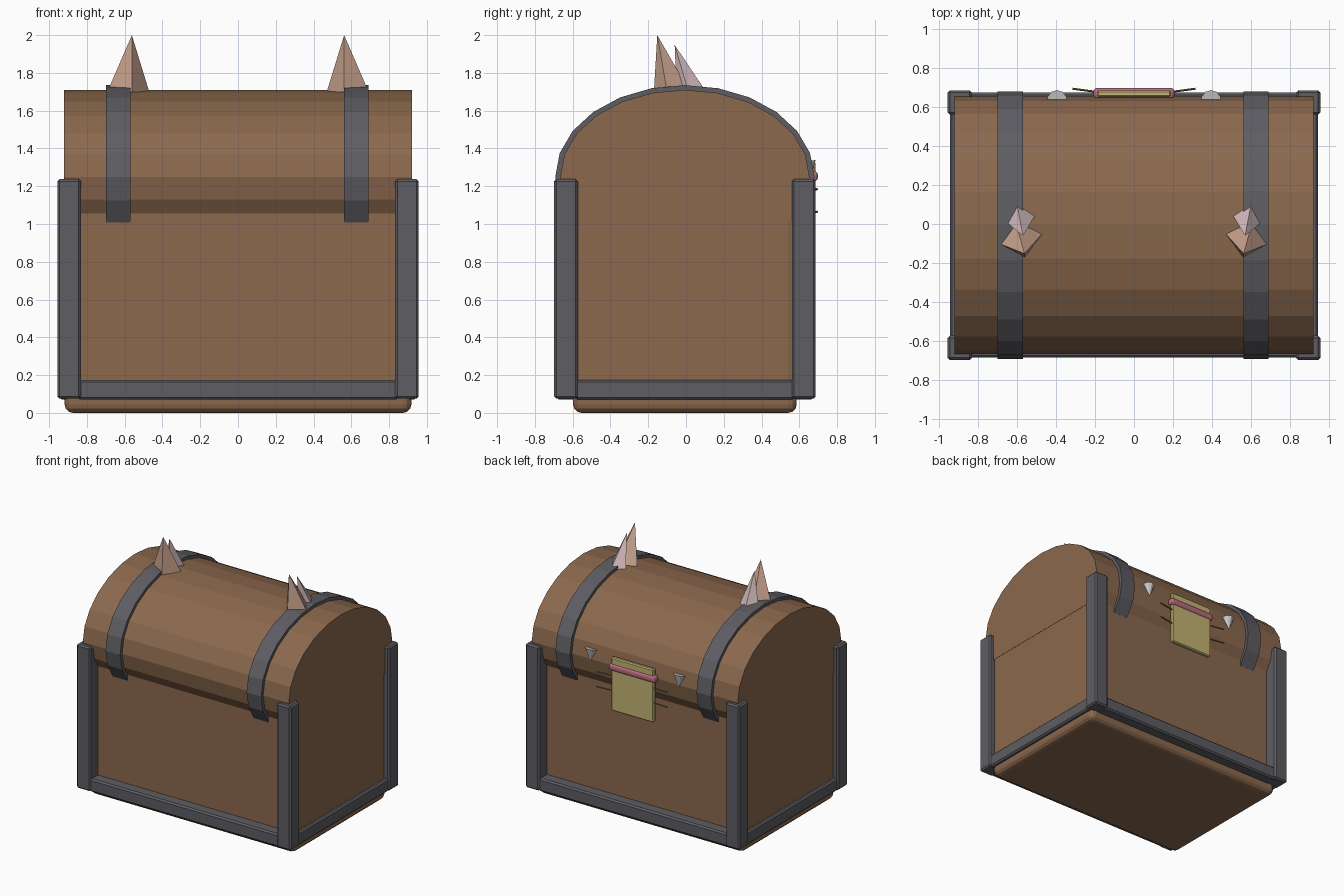
import bpy, bmesh, math
from mathutils import Vector

if "Cube" in bpy.data.objects:
    bpy.data.objects.remove(bpy.data.objects["Cube"])

OY = -0.006  # chest sits slightly forward of the back fittings


def material(name, rgb):
    m = bpy.data.materials.new(name)
    m.diffuse_color = (*rgb, 1)
    m.use_nodes = True
    m.node_tree.nodes["Principled BSDF"].inputs["Base Color"].default_value = m.diffuse_color
    return m


WOOD = material("wood", (0.26, 0.14, 0.075))
IRON = material("iron", (0.11, 0.11, 0.125))
TAN = material("tan", (0.60, 0.38, 0.28))
PALE = material("pale_pink", (0.66, 0.50, 0.51))
BRASS = material("brass", (0.55, 0.45, 0.17))
PINK = material("pink", (0.50, 0.15, 0.21))
OLIVE = material("olive", (0.20, 0.16, 0.05))
WHITE = material("white", (0.75, 0.77, 0.75))


def finish(name, bm, mat):
    bmesh.ops.recalc_face_normals(bm, faces=bm.faces)
    me = bpy.data.meshes.new(name)
    bm.to_mesh(me)
    bm.free()
    ob = bpy.data.objects.new(name, me)
    bpy.context.collection.objects.link(ob)
    me.materials.append(mat)
    return ob


def box(name, lo, hi, mat, bevel=0.0, segments=1):
    lo, hi = Vector(lo), Vector(hi)
    bm = bmesh.new()
    bmesh.ops.create_cube(bm, size=1)
    for v in bm.verts:
        v.co = Vector([c * s for c, s in zip(v.co, hi - lo)]) + (lo + hi) / 2
    if bevel:
        bmesh.ops.bevel(bm, geom=bm.edges[:], offset=bevel, segments=segments,
                        profile=0.5, affect='EDGES')
    return finish(name, bm, mat)


def arc(ry, rz):
    # 15 degree steps, 120 degrees either side of the top
    return [(OY + ry * math.sin(math.radians(a)), 1.25 + rz * math.cos(math.radians(a)))
            for a in range(-120, 121, 15)]


def extrude_x(name, profile, x0, x1, mat):
    bm = bmesh.new()
    face = bm.faces.new([bm.verts.new((x0, y, z)) for y, z in profile])
    res = bmesh.ops.extrude_face_region(bm, geom=[face], use_keep_orig=True)
    for g in res['geom']:
        if isinstance(g, bmesh.types.BMVert):
            g.co.x = x1
    return finish(name, bm, mat)


def pyramid(name, base, z, apex, mat):
    bm = bmesh.new()
    ring = [bm.verts.new((x, y, z)) for x, y in base]
    tip = bm.verts.new(apex)
    bm.faces.new(ring)
    for i in range(len(ring)):
        bm.faces.new((ring[i], ring[(i + 1) % len(ring)], tip))
    return finish(name, bm, mat)


def rod(name, a, b, r, mat, r2=None, sides=6):
    a, b = Vector(a), Vector(b)
    bm = bmesh.new()
    bmesh.ops.create_cone(bm, cap_ends=True, segments=sides, radius1=r,
                          radius2=r if r2 is None else r2, depth=(b - a).length)
    rot = (b - a).to_track_quat('Z', 'Y')
    for v in bm.verts:
        v.co = rot @ v.co + (a + b) / 2
    return finish(name, bm, mat)


# wooden body and domed lid
box("body", (-0.918, OY - 0.592, 0), (0.918, OY + 0.592, 1.12), WOOD, 0.045, 3)
extrude_x("lid", arc(0.66, 0.46), -0.92, 0.92, WOOD)

for s, side in ((-1, "left"), (1, "right")):
    # iron corner posts
    for t, end in ((-1, "front"), (1, "back")):
        xs = sorted((s * 0.832, s * 0.956))
        ys = sorted((OY + t * 0.567, OY + t * 0.692))
        box(f"post_{end}_{side}", (xs[0], ys[0], 0.075), (xs[1], ys[1], 1.238), IRON, 0.012)
    # side bottom rail
    xs = sorted((s * 0.86, s * 0.945))
    box(f"rail_{side}", (xs[0], OY - 0.58, 0.07), (xs[1], OY + 0.58, 0.175), IRON, 0.012)
    # lid strap
    c = s * 0.63 - 0.004
    extrude_x(f"strap_{side}", arc(0.686, 0.485) + arc(0.655, 0.455)[::-1],
              c - 0.065, c + 0.065, IRON)
    # paired spikes on the strap
    front = [(0.692, -0.10), (0.56, -0.17), (0.47, -0.05), (0.61, 0.02)]
    pyramid(f"spike_front_{side}", [(s * x, y) for x, y in front], 1.70,
            (s * 0.562, -0.152, 2.0), TAN)
    rear = [(0.60, 0.10), (0.51, 0.04), (0.575, -0.05), (0.655, 0.01)]
    pyramid(f"spike_rear_{side}", [(s * x, y) for x, y in rear], 1.71,
            (s * 0.57, -0.06, 1.948), PALE)
    # small downward tooth on the back
    rod(f"tooth_{side}", (s * 0.395, 0.638, 1.33), (s * 0.395, 0.655, 1.24), 0.05, WHITE,
        0.003, 10)
    # thin side pins
    for i, z in enumerate((1.18, 1.06)):
        rod(f"pin_{side}_{i}", (s * 0.15, 0.672, z), (s * 0.315, 0.694, z + 0.005), 0.006, OLIVE)

# front and back bottom rails
for t, end in ((-1, "front"), (1, "back")):
    ys = sorted((OY + t * 0.57, OY + t * 0.68))
    box(f"rail_{end}", (-0.85, ys[0], 0.07), (0.85, ys[1], 0.175), IRON, 0.012)

# brass plate with pink band at the back
box("plate", (-0.19, 0.652, 0.90), (0.19, 0.686, 1.33), BRASS, 0.008)
box("plate_band", (-0.208, 0.642, 1.225), (0.208, 0.698, 1.28), PINK, 0.02, 3)
